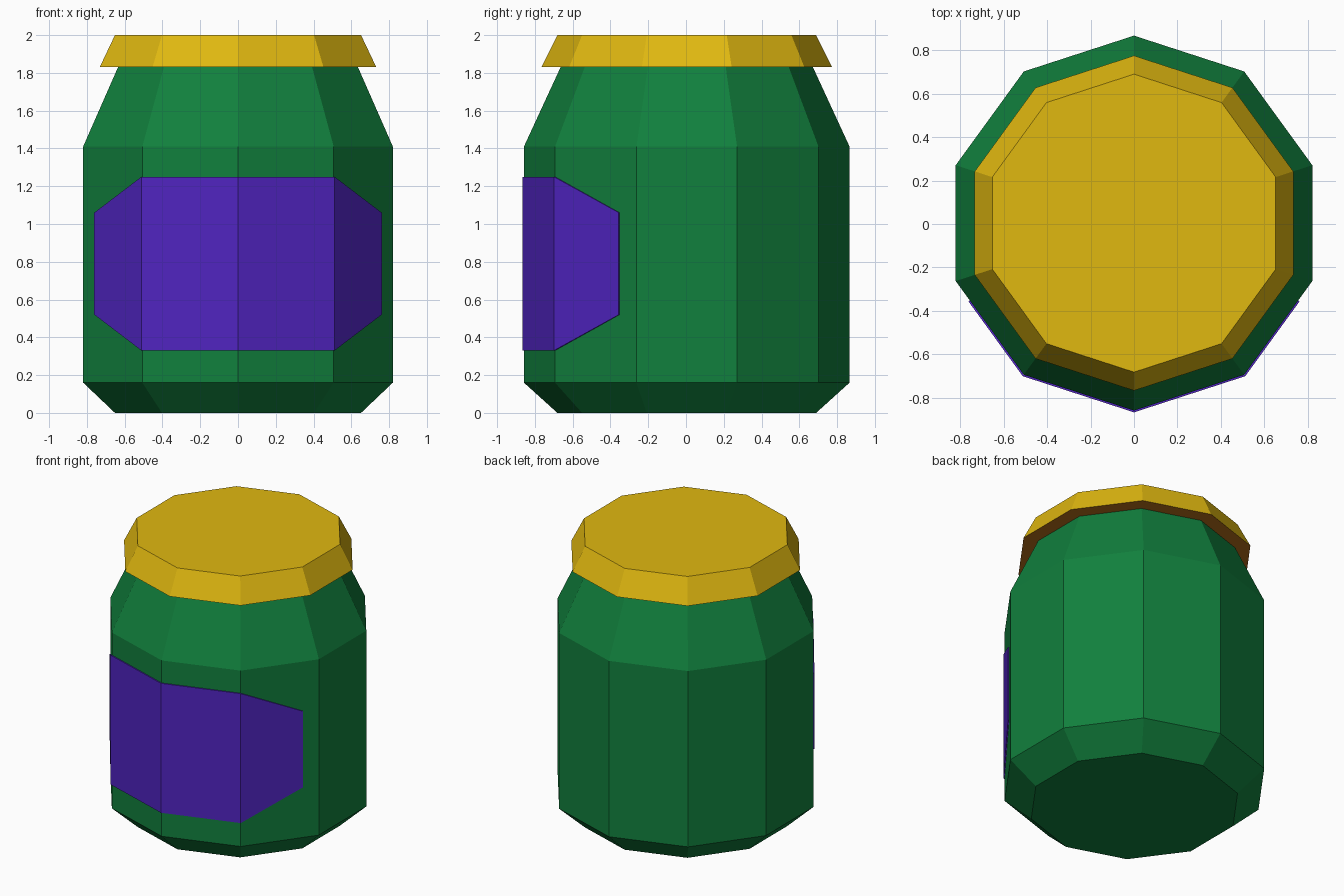
import bpy, bmesh, math

if "Cube" in bpy.data.objects:
    bpy.data.objects.remove(bpy.data.objects["Cube"])

SIDES = 10
CY = 0.004  # body axis sits slightly back, as the label adds depth in front


def material(name, rgb):
    m = bpy.data.materials.new(name)
    m.diffuse_color = (*rgb, 1.0)
    m.use_nodes = True
    m.node_tree.nodes["Principled BSDF"].inputs["Base Color"].default_value = m.diffuse_color
    return m


green = material("jar green", (0.0056, 0.216, 0.047))
yellow = material("lid yellow", (0.745, 0.479, 0.0052))
brown = material("lid underside brown", (0.479, 0.162, 0.0103))
purple = material("label purple", (0.080, 0.0176, 0.527))


def corner(r, k):
    """k-th corner of the ten-sided section; k = 0 points to the front."""
    a = -math.pi / 2 + k * 2 * math.pi / SIDES
    return r * math.cos(a), r * math.sin(a) + CY


def add_object(name, bm, mats):
    mesh = bpy.data.meshes.new(name)
    bm.to_mesh(mesh)
    bm.free()
    for m in mats:
        mesh.materials.append(m)
    ob = bpy.data.objects.new(name, mesh)
    bpy.context.collection.objects.link(ob)
    return ob


def turned(name, profile, mats, bottom_index=0):
    """Closed ten-sided solid from (radius, height) pairs, bottom to top."""
    bm = bmesh.new()
    rings = [[bm.verts.new((*corner(r, k), z)) for k in range(SIDES)] for r, z in profile]
    for lo, hi in zip(rings, rings[1:]):
        for k in range(SIDES):
            n = (k + 1) % SIDES
            bm.faces.new((lo[k], lo[n], hi[n], hi[k]))
    bm.faces.new(rings[-1])
    bm.faces.new(rings[0][::-1]).material_index = bottom_index
    return add_object(name, bm, mats)


# Jar body: bevelled foot, straight wall, tapering shoulder
turned("jar_body", [(0.685, 0), (0.862, 0.16), (0.862, 1.41), (0.668, 1.83)], [green])

# Lid: flared skirt with a brown underside
turned("lid", [(0.77, 1.83), (0.685, 2.0)], [yellow, brown], bottom_index=1)

# Label: thin plate wrapped round the four front sides, with clipped ends
R = 0.87
columns = []
for side in (-1, 1):
    (x1, y1), (x2, y2) = corner(R, side), corner(R, 2 * side)
    t = 0.79
    end = (x1 + (x2 - x1) * t, y1 + (y2 - y1) * t, 0.52, 1.06)
    columns += [end, (x1, y1, 0.33, 1.25)][::-side]
columns.insert(2, (*corner(R, 0), 0.33, 1.25))
bm = bmesh.new()
pairs = [(bm.verts.new((x, y, lo)), bm.verts.new((x, y, hi))) for x, y, lo, hi in sorted(columns)]
for a, b in zip(pairs, pairs[1:]):
    bm.faces.new((a[0], b[0], b[1], a[1]))
label = add_object("label", bm, [purple])
plate = label.modifiers.new("thickness", 'SOLIDIFY')
plate.thickness = 0.008
plate.offset = -1
